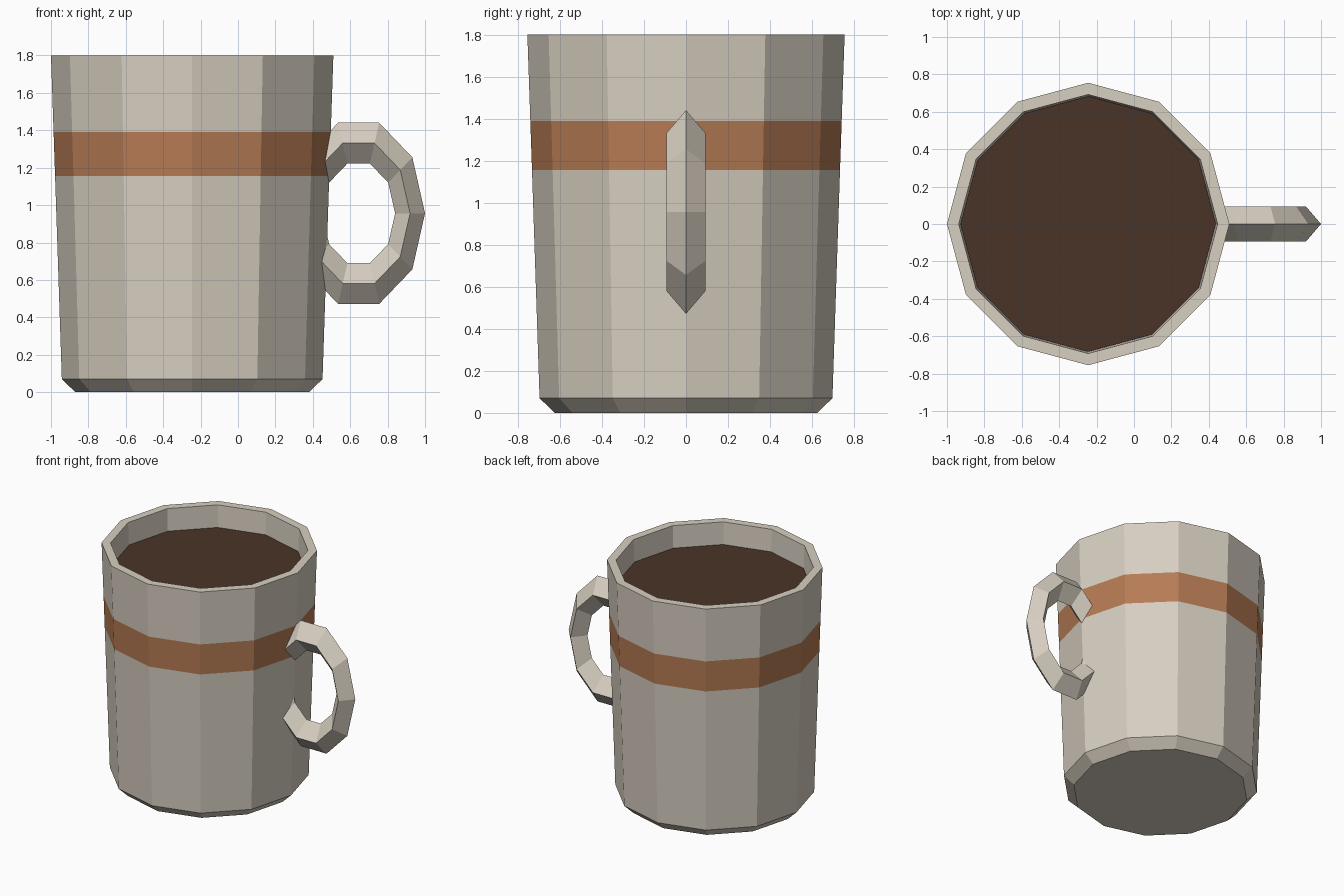
import bpy, bmesh
from math import cos, sin, pi

if "Cube" in bpy.data.objects:
    bpy.data.objects.remove(bpy.data.objects["Cube"])

SIDES = 12
CX = -0.245      # mug axis


def material(name, rgb):
    m = bpy.data.materials.new(name)
    m.diffuse_color = (*rgb, 1)
    m.use_nodes = True
    m.node_tree.nodes["Principled BSDF"].inputs["Base Color"].default_value = m.diffuse_color
    return m


def finish(name, bm, mats):
    bmesh.ops.recalc_face_normals(bm, faces=bm.faces)
    me = bpy.data.meshes.new(name)
    bm.to_mesh(me)
    bm.free()
    for m in mats:
        me.materials.append(m)
    ob = bpy.data.objects.new(name, me)
    bpy.context.collection.objects.link(ob)
    return ob


def lathe(name, profile, mats, striped=()):
    """Turn (radius, z) points into rings, closing both ends with flat caps."""
    bm = bmesh.new()
    rings = [[bm.verts.new((CX + r * cos(2 * pi * i / SIDES), r * sin(2 * pi * i / SIDES), z))
              for i in range(SIDES)] for r, z in profile]
    for k, (a, b) in enumerate(zip(rings, rings[1:])):
        for i in range(SIDES):
            j = (i + 1) % SIDES
            f = bm.faces.new((a[i], a[j], b[j], b[i]))
            f.material_index = 1 if k in striped else 0
    bm.faces.new(rings[0])
    bm.faces.new(rings[-1])
    return finish(name, bm, mats)


cream = material("cream_glaze", (0.68, 0.62, 0.53))
rust = material("rust_stripe", (0.47, 0.20, 0.09))
brown = material("coffee_brown", (0.068, 0.034, 0.02))

# Mug body: chamfered foot, tapered wall with flush stripe, rim, hollow inside
body = [(0.625, 0), (0.697, 0.07), (0.733, 1.155), (0.741, 1.39), (0.755, 1.8),
        (0.692, 1.8), (0.63, 0.1)]
lathe("mug_body", body, [cream, rust], striped=(2,))

# Coffee surface
lathe("coffee", [(0.675, 1.61), (0.683, 1.63)], [brown])

# Handle: ten-segment ring with a diamond section, stretched upright
bm = bmesh.new()
SEG, R, T = 10, 0.275, 0.08
rings = []
for i in range(SEG):
    a = 2 * pi * i / SEG
    ring = []
    for dr, y in ((T, 0), (0, 0.093), (-T, 0), (0, -0.093)):
        ring.append(bm.verts.new((0.645 + (R + dr) * cos(a), y,
                                  0.956 + 1.435 * (R + dr) * sin(a))))
    rings.append(ring)
for i in range(SEG):
    a, b = rings[i], rings[(i + 1) % SEG]
    for k in range(4):
        n = (k + 1) % 4
        bm.faces.new((a[k], a[n], b[n], b[k]))
finish("handle", bm, [cream])
